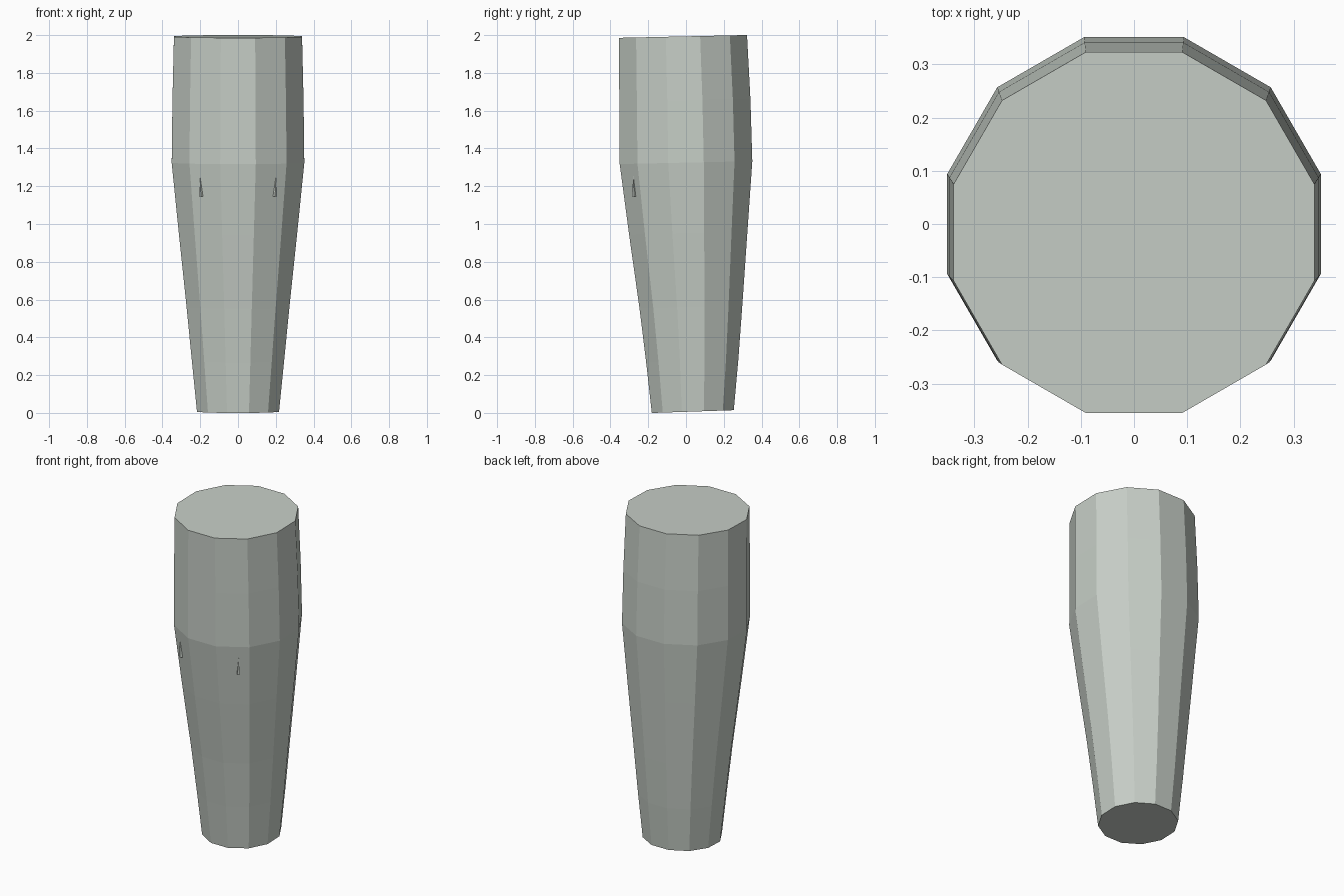
import bpy, bmesh, math
from mathutils import Vector

if "Cube" in bpy.data.objects:
    bpy.data.objects.remove(bpy.data.objects["Cube"])

SIDES = 12
mat = bpy.data.materials.new("pale grey green")
mat.diffuse_color = (0.57, 0.62, 0.57, 1)
mat.use_nodes = True
mat.node_tree.nodes["Principled BSDF"].inputs["Base Color"].default_value = mat.diffuse_color


def finish(bm, name):
    bmesh.ops.recalc_face_normals(bm, faces=bm.faces[:])
    me = bpy.data.meshes.new(name)
    bm.to_mesh(me)
    bm.free()
    me.materials.append(mat)
    ob = bpy.data.objects.new(name, me)
    bpy.context.collection.objects.link(ob)
    return ob


# Tapered body: rings of (centre z, half width, centre y, tilt)
rings = [
    (0.007, 0.217, 0.036, 0.034),
    (0.275, 0.244, 0.033, 0.030),
    (0.560, 0.272, 0.026, 0.028),
    (0.950, 0.313, 0.012, 0.025),
    (1.325, 0.351, 0.000, 0.022),
    (1.655, 0.347, -0.006, 0.022),
    (1.993, 0.339, -0.016, 0.022),
]
bm = bmesh.new()
loops = []
for z, half, cy, tilt in rings:
    r = half / math.cos(math.pi / SIDES)
    loop = []
    for i in range(SIDES):
        a = (i + 0.5) * 2 * math.pi / SIDES
        y = r * math.sin(a)
        loop.append(bm.verts.new((r * math.cos(a), cy + y, z + tilt * y)))
    loops.append(loop)
for low, high in zip(loops, loops[1:]):
    for i in range(SIDES):
        j = (i + 1) % SIDES
        bm.faces.new((low[i], low[j], high[j], high[i]))
bm.faces.new(loops[0])
bm.faces.new(loops[-1])
finish(bm, "tapered_body")

# Small thorn on each side of the front
for side, name in ((-1, "left_thorn"), (1, "right_thorn")):
    bm = bmesh.new()
    base = [bm.verts.new((side * 0.196 + 0.011 * math.cos(k * math.pi / 2),
                          -0.275 + 0.011 * math.sin(k * math.pi / 2), 1.145))
            for k in range(4)]
    tip = bm.verts.new(Vector((side * 0.202, -0.279, 1.26)))
    bm.faces.new(base)
    for k in range(4):
        bm.faces.new((base[k], base[(k + 1) % 4], tip))
    finish(bm, name)
